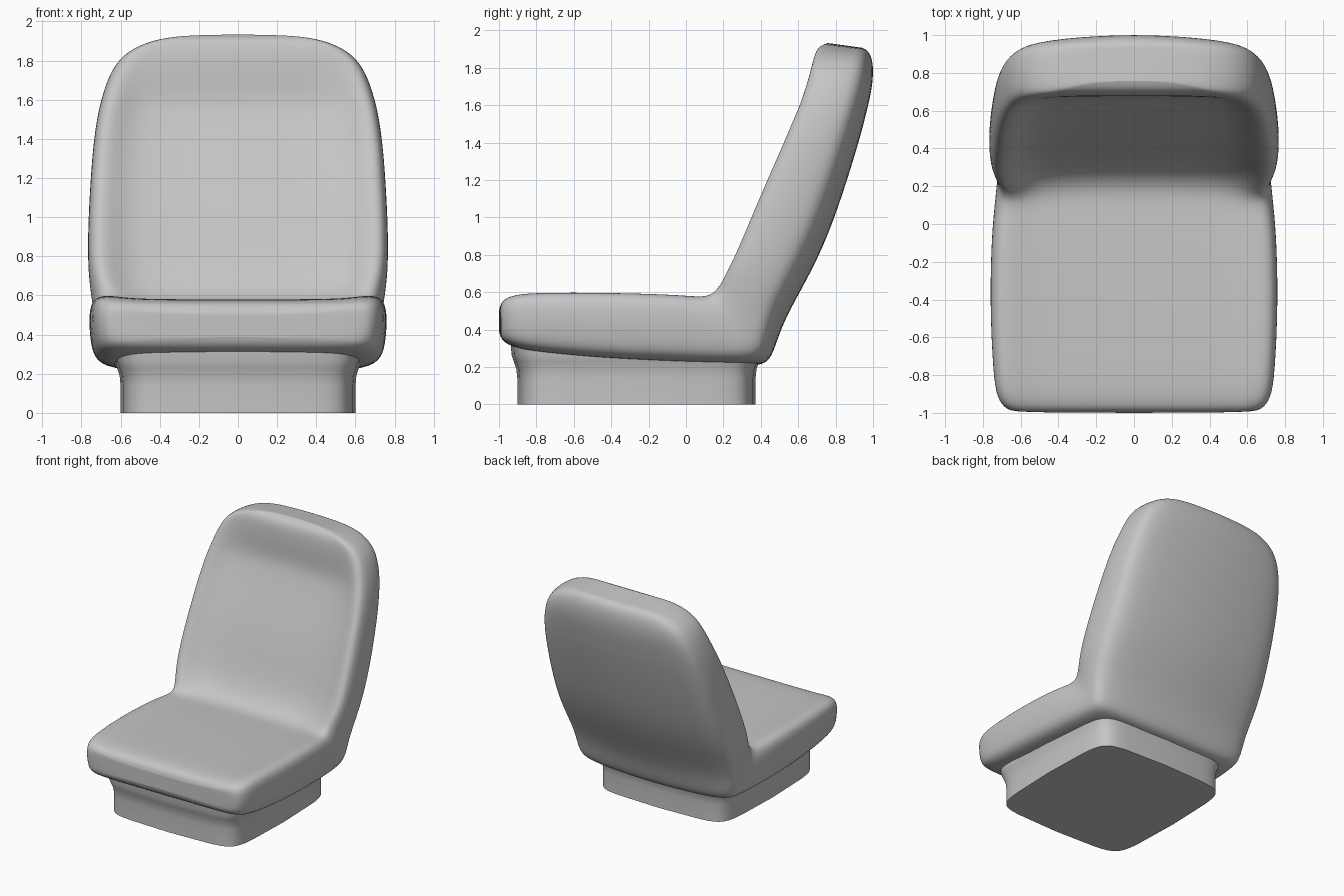
import bpy, bmesh, math

if "Cube" in bpy.data.objects:
    bpy.data.objects.remove(bpy.data.objects["Cube"], do_unlink=True)

grey = bpy.data.materials.new("seat grey")
grey.use_nodes = True
colour = (0.56, 0.56, 0.56, 1)
grey.diffuse_color = colour
grey.node_tree.nodes["Principled BSDF"].inputs["Base Color"].default_value = colour


def loft(name, rings, split_caps):
    """Skin a row of equal closed rings and close both ends."""
    bm = bmesh.new()
    rows = [[bm.verts.new(p) for p in ring] for ring in rings]
    n = len(rows[0])
    for a, b in zip(rows, rows[1:]):
        for k in range(n):
            bm.faces.new((a[k], a[(k + 1) % n], b[(k + 1) % n], b[k]))
    for row in (rows[0], rows[-1]):
        if split_caps:
            # strips across the width, mirrored about the centre line
            for k in range(n // 2):
                quad = (row[k], row[k + 1], row[n - k - 1], row[-k])
                bm.faces.new(list(dict.fromkeys(quad)))
        else:
            bm.faces.new(row)
    bmesh.ops.recalc_face_normals(bm, faces=bm.faces)
    mesh = bpy.data.meshes.new(name)
    bm.to_mesh(mesh)
    bm.free()
    mesh.materials.append(grey)
    obj = bpy.data.objects.new(name, mesh)
    bpy.context.collection.objects.link(obj)
    bpy.ops.object.select_all(action="DESELECT")
    obj.select_set(True)
    bpy.context.view_layer.objects.active = obj
    return obj


# Half cross-section: width share, flat thickness share, crowned share, dish share
half = [(0, 0, 0, 1), (.35, 0, 0, 1), (.65, 0, 0, .9), (.78, 0, 0, .55),
        (.88, 0, 0, .12), (.95, .03, .03, 0), (.99, .14, .14, 0),
        (1, .36, .4, 0), (.987, .7, .62, 0), (.955, .92, .76, 0),
        (.84, 1, .89, 0), (.4, 1, .975, 0), (0, 1, 1, 0)]
profile = half + [(-p[0], *p[1:]) for p in half[-2:0:-1]]

# Sections from cushion front to headrest top:
# inner y, inner z, outer y, outer z, half width, dish depth, back crown
sections = [
    (-1.0, .50, -1.0, .39, .60, 0, 0),
    (-.987, .56, -.985, .338, .68, .005, 0),
    (-.92, .59, -.92, .305, .728, .015, 0),
    (-.8, .604, -.8, .275, .748, .022, 0),
    (-.4, .604, -.4, .235, .767, .028, .1),
    (-.05, .593, 0, .215, .755, .025, .2),
    (.08, .578, .25, .205, .735, .02, .3),
    (.135, .595, .40, .205, .725, .04, .4),
    (.17, .64, .46, .24, .73, .075, .6),
    (.2, .70, .505, .40, .747, .105, .9),
    (.25, .80, .60, .58, .769, .108, 1),
    (.335, 1.0, .705, .77, .77, .095, 1),
    (.42, 1.2, .80, 1.0, .76, .088, 1),
    (.51, 1.4, .89, 1.28, .744, .088, 1),
    (.56, 1.52, .94, 1.45, .724, .09, 1),
    (.597, 1.6, .97, 1.57, .705, .08, 1),
    (.645, 1.73, .998, 1.69, .665, .03, 1),
    (.672, 1.82, 1.005, 1.79, .61, .008, 1),
    (.69, 1.88, .995, 1.86, .52, 0, 1),
    (.715, 1.918, .97, 1.895, .40, 0, .8),
    (.76, 1.933, .94, 1.908, .24, 0, .3),
]
rings = []
for iy, iz, oy, oz, w, dish, crown in sections:
    length = math.hypot(oy - iy, oz - iz)
    ring = []
    for u, flat, crowned, d in profile:
        t = flat + (crowned - flat) * crown + d * dish / length
        ring.append((u * w, iy + (oy - iy) * t, iz + (oz - iz) * t))
    rings.append(ring)

# Padded seat shell
shell = loft("seat_shell", rings, True)
sub = shell.modifiers.new("Smooth", "SUBSURF")
sub.levels = sub.render_levels = 2
bpy.ops.object.shade_smooth()

# Pedestal: barrel-sided block flaring up into the cushion
rings = []
for z, scale in ((0, 1), (.14, 1), (.19, 1.008), (.23, 1.03), (.27, 1.05), (.38, 1.055)):
    ring = []
    for k in range(64):
        a = math.tau * k / 64
        c, s = math.cos(a), math.sin(a)
        x = math.copysign(abs(c) ** .2, c)
        y = math.copysign(abs(s) ** .2, s)
        ring.append((x * (1 - .05 * y * y) * .6 * scale,
                     y * (1 - .05 * x * x) * .637 * scale - .265, z))
    rings.append(ring)
loft("pedestal", rings, False)
bpy.ops.object.shade_smooth_by_angle(angle=math.radians(40))
